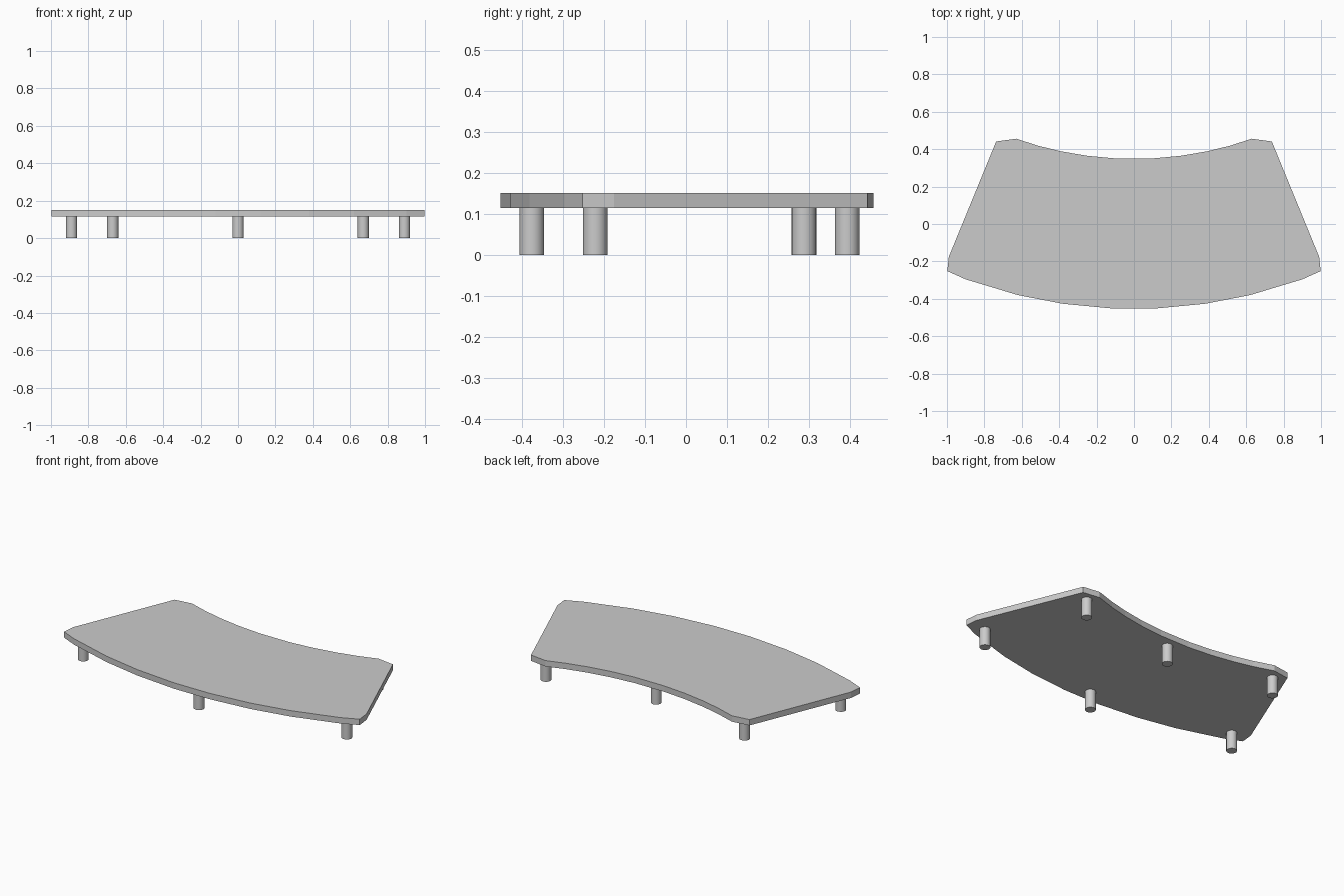
import bpy, bmesh, math

if "Cube" in bpy.data.objects:
    bpy.data.objects.remove(bpy.data.objects["Cube"])

Z_LOW, Z_TOP = 0.115, 0.151


def arc_y(x, y0, radius):
    """Height of an upward-curving arc whose lowest point is y0."""
    return y0 + radius - math.sqrt(radius * radius - x * x)


# Right half of the outline: front arc, clipped corners, back arc
right = [(x, arc_y(x, -0.454, 2.64)) for x in (0.12, 0.38, 0.62, 0.9)]
right += [(0.998, -0.252), (0.99, -0.175), (0.737, 0.441), (0.63, 0.456)]
right += [(x, arc_y(x, 0.348, 1.9)) for x in (0.51, 0.39, 0.25, 0.1)]
outline = right + [(-x, y) for x, y in reversed(right)]

# Curved stage platform
bm = bmesh.new()
face = bm.faces.new([bm.verts.new((x, y, Z_LOW)) for x, y in outline])
top = bmesh.ops.extrude_face_region(bm, geom=[face])["geom"]
for v in top:
    if isinstance(v, bmesh.types.BMVert):
        v.co.z = Z_TOP
bmesh.ops.recalc_face_normals(bm, faces=bm.faces)
mesh = bpy.data.meshes.new("platform")
bm.to_mesh(mesh)
bm.free()
platform = bpy.data.objects.new("platform", mesh)
bpy.context.collection.objects.link(platform)


# Round legs
def leg(name, x, y):
    bpy.ops.mesh.primitive_cylinder_add(vertices=24, radius=0.03, depth=Z_LOW,
                                        location=(x, y, Z_LOW / 2))
    bpy.context.object.name = name
    bpy.ops.object.shade_smooth_by_angle(angle=math.radians(40))


leg("front_middle_leg", 0, -0.375)
leg("back_middle_leg", 0, 0.287)
for side, s in (("left", -1), ("right", 1)):
    leg(f"front_{side}_leg", s * 0.89, -0.221)
    leg(f"back_{side}_leg", s * 0.67, 0.392)
